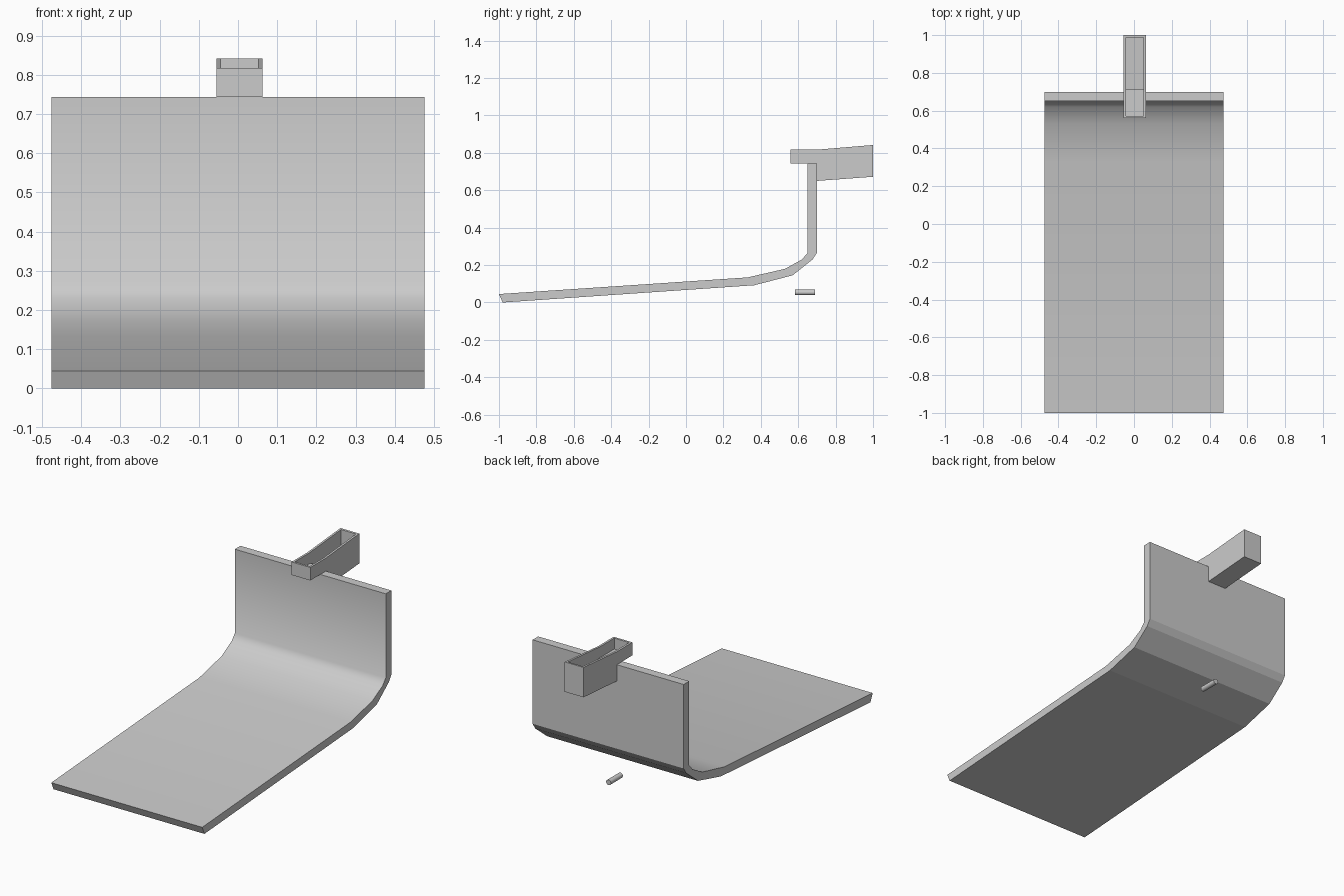
import bpy, bmesh, math

cube = bpy.data.objects.get("Cube")
if cube:
    bpy.data.objects.remove(cube, do_unlink=True)

grey = bpy.data.materials.new("plain grey")
grey.use_nodes = True
colour = (0.6, 0.6, 0.6, 1)
grey.diffuse_color = colour
grey.node_tree.nodes["Principled BSDF"].inputs["Base Color"].default_value = colour


def prism(name, profile, x0, x1, smooth_count=0):
    """Extrude a (y, z) profile along x; the first smooth_count faces are smooth."""
    bm = bmesh.new()
    a = [bm.verts.new((x0, y, z)) for y, z in profile]
    b = [bm.verts.new((x1, y, z)) for y, z in profile]
    n = len(profile)
    for i in range(n):
        j = (i + 1) % n
        face = bm.faces.new((a[i], a[j], b[j], b[i]))
        face.smooth = i < smooth_count
    bm.faces.new(a)
    bm.faces.new(b[::-1])
    bmesh.ops.recalc_face_normals(bm, faces=bm.faces)
    mesh = bpy.data.meshes.new(name)
    bm.to_mesh(mesh)
    bm.free()
    mesh.materials.append(grey)
    obj = bpy.data.objects.new(name, mesh)
    bpy.context.collection.objects.link(obj)
    return obj


# Bent sheet: sloping base curving up into a back wall
inner = [(-1, 0.045), (0.33, 0.134), (0.53, 0.18), (0.62, 0.23), (0.65, 0.265), (0.65, 0.743)]
outer = [(0.70, 0.743), (0.70, 0.265), (0.677, 0.23), (0.57, 0.145), (0.365, 0.092), (-0.98, 0)]
prism("bent_plate", inner + outer, -0.475, 0.475, len(inner) - 1)

# Open-topped holder hooked over the back wall
holder = prism("holder", [(0.56, 0.817), (0.70, 0.817), (1, 0.842), (1, 0.672),
                          (0.70, 0.65), (0.70, 0.743), (0.56, 0.743)], -0.055, 0.063)
cutter = prism("holder_cavity", [(0.572, 0.9), (0.988, 0.9), (0.988, 0.683),
                                 (0.712, 0.662), (0.712, 0.755), (0.572, 0.755)], -0.043, 0.051)
cutter.hide_render = True
cut = holder.modifiers.new("cavity", "BOOLEAN")
cut.operation = "DIFFERENCE"
cut.solver = "EXACT"
cut.object = cutter
bpy.context.view_layer.objects.active = holder
bpy.ops.object.modifier_apply(modifier=cut.name)
bpy.data.objects.remove(cutter, do_unlink=True)

# Small loose pin beneath the bend
bpy.ops.mesh.primitive_cylinder_add(vertices=24, radius=0.015, depth=0.108,
                                    location=(0.004, 0.637, 0.054),
                                    rotation=(math.pi / 2, 0, 0))
pin = bpy.context.object
pin.name = "pin"
pin.data.materials.append(grey)
bpy.ops.object.shade_smooth_by_angle()
